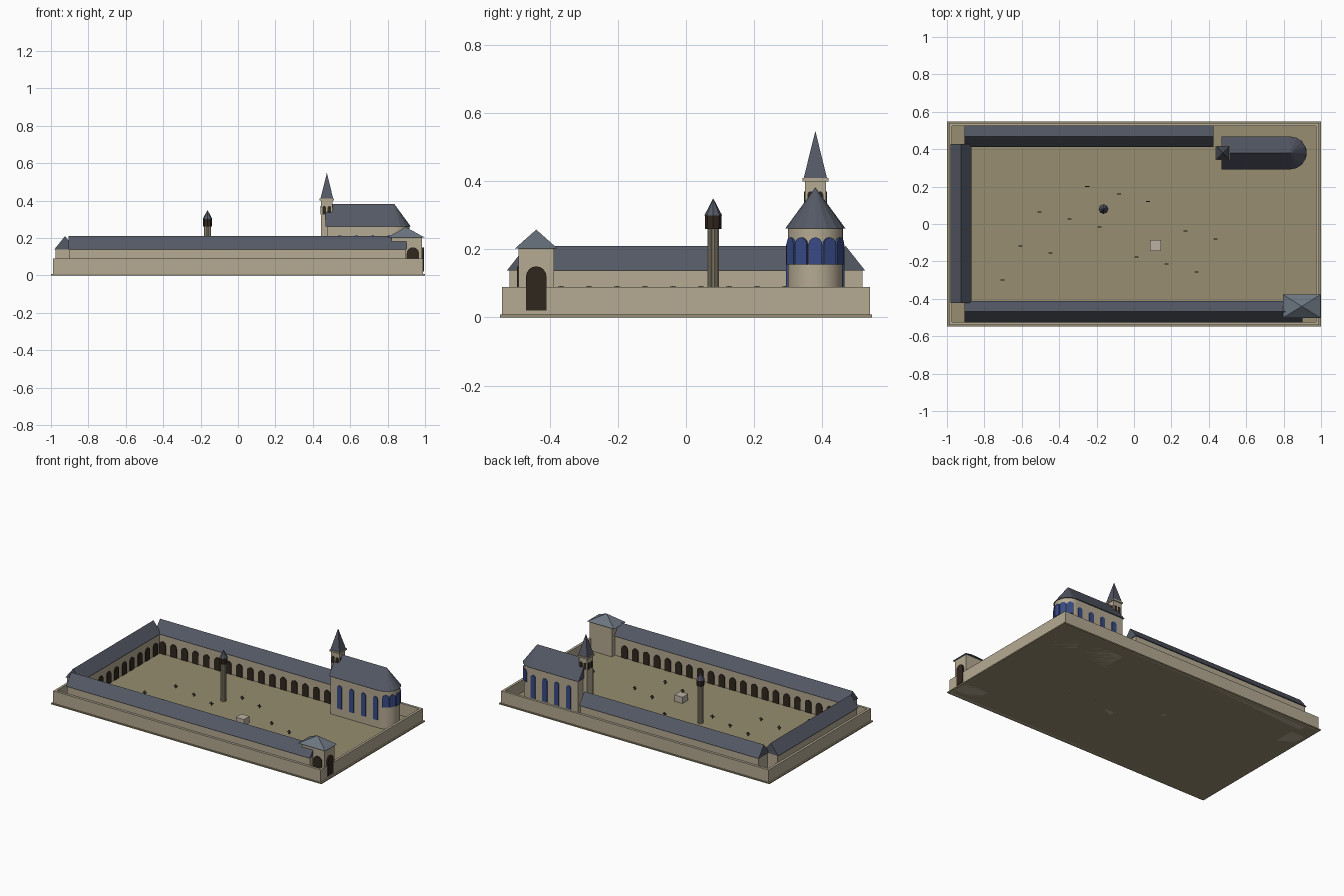
import bpy, bmesh
from math import pi, sin, cos, sqrt, radians
from mathutils import Matrix, Vector

if "Cube" in bpy.data.objects:
    bpy.data.objects.remove(bpy.data.objects["Cube"])


def material(name, rgb):
    m = bpy.data.materials.new(name)
    m.diffuse_color = (*rgb, 1)
    m.use_nodes = True
    m.node_tree.nodes["Principled BSDF"].inputs["Base Color"].default_value = m.diffuse_color
    return m


STONE = material("stone", (0.46, 0.40, 0.29))
SLATE = material("slate", (0.09, 0.10, 0.13))
LEAD = material("light_slate", (0.15, 0.18, 0.22))
EARTH = material("earth", (0.31, 0.27, 0.16))
DARK = material("dark_opening", (0.03, 0.02, 0.013))
GLASS = material("blue_glass", (0.04, 0.07, 0.24))
PALE = material("pale_stone", (0.50, 0.44, 0.36))
IRON = material("dark_marker", (0.08, 0.065, 0.05))


def place(x, y, z=0, turn=0):
    return Matrix.Translation((x, y, z)) @ Matrix.Rotation(radians(turn), 4, 'Z')


def prism(bm, pts, mat, depth):
    """Extrude an x-z profile along local y, centred."""
    a = [bm.verts.new(mat @ Vector((x, -depth / 2, z))) for x, z in pts]
    b = [bm.verts.new(mat @ Vector((x, depth / 2, z))) for x, z in pts]
    bm.faces.new(a)
    bm.faces.new(b[::-1])
    n = len(pts)
    for i in range(n):
        j = (i + 1) % n
        bm.faces.new((a[j], a[i], b[i], b[j]))


def box(bm, x0, x1, y0, y1, z0, z1):
    prism(bm, [(x0, z0), (x1, z0), (x1, z1), (x0, z1)],
          place(0, (y0 + y1) / 2), y1 - y0)


def arch(bm, x, y, turn, w, z0, z1, depth=0.01):
    r = w / 2
    pts = [(-r, z0), (r, z0)]
    pts += [(r * cos(pi * i / 8), z1 - r + r * sin(pi * i / 8)) for i in range(9)]
    prism(bm, pts, place(x, y, 0, turn), depth)


def cone(bm, x, y, z0, z1, r1, r2, seg, mat=Matrix()):
    bmesh.ops.create_cone(bm, cap_ends=True, segments=seg, radius1=r1, radius2=r2, depth=z1 - z0,
                          matrix=Matrix.Translation((x, y, (z0 + z1) / 2)) @ mat)


def pyramid(bm, x, y, z0, z1, hx, hy):
    cone(bm, x, y, z0, z1, sqrt(2), 0, 4,
         Matrix.Diagonal((hx, hy, 1, 1)) @ Matrix.Rotation(pi / 4, 4, 'Z'))


def make(name, mat, build, smooth=False):
    bm = bmesh.new()
    build(bm)
    bmesh.ops.recalc_face_normals(bm, faces=bm.faces)
    me = bpy.data.meshes.new(name)
    bm.to_mesh(me)
    bm.free()
    me.materials.append(mat)
    ob = bpy.data.objects.new(name, me)
    bpy.context.collection.objects.link(ob)
    if smooth:
        bpy.context.view_layer.objects.active = ob
        ob.select_set(True)
        bpy.ops.object.shade_smooth_by_angle(angle=radians(35))
        ob.select_set(False)


# Ground and enclosing wall
make("ground", EARTH, lambda bm: box(bm, -1, 1, -0.547, 0.547, 0, 0.008))


def enclosure(bm):
    for s in (-1, 1):
        prism(bm, [(-0.99, 0), (0.99, 0), (0.99, 0.09), (-0.99, 0.09)], place(0, s * 0.532), 0.016)
        prism(bm, [(-0.524, 0), (0.524, 0), (0.524, 0.09), (-0.524, 0.09)],
              place(s * 0.982, 0, 0, 90), 0.016)


make("enclosure_wall", STONE, enclosure)


# Three cloister ranges: centre, turn, length, arch count, arch margin
def gallery(name, x, y, turn, length, count, side, first, last):
    m = place(x, y, 0, turn)
    L = length / 2
    make(name + "_walls", STONE, lambda bm: prism(
        bm, [(-0.05, 0), (0.05, 0), (0.05, 0.14), (-0.05, 0.14)], m, length - 0.01))
    make(name + "_roof", SLATE, lambda bm: prism(
        bm, [(-0.057, 0.138), (0.057, 0.138), (0, 0.21)], m, length))

    def arches(bm):
        for i in range(count):
            t = first + (last - first) * i / (count - 1)
            p = m @ Vector((side * 0.05, t, 0))
            arch(bm, p.x, p.y, turn + 90, 0.046, 0.008, 0.092)
    make(name + "_arches", DARK, arches)


gallery("front_range", -0.003, -0.469, -90, 1.806, 21, -1, -0.85, 0.75)
gallery("back_range", -0.241, 0.469, -90, 1.33, 16, 1, -0.61, 0.61)
gallery("left_range", -0.925, 0.003, 0, 0.85, 10, 1, -0.37, 0.37)

# Gatehouse
make("gatehouse_walls", STONE, lambda bm: box(bm, 0.82, 0.985, -0.492, -0.388, 0, 0.205))
make("gatehouse_roof", LEAD, lambda bm: pyramid(bm, 0.897, -0.44, 0.203, 0.258, 0.1, 0.062))


def gates(bm):
    arch(bm, 0.988, -0.44, 90, 0.06, 0.02, 0.15, 0.012)
    arch(bm, 0.935, -0.492, 0, 0.066, 0.02, 0.15)


make("gatehouse_doors", DARK, gates)

# Church nave and rounded apse
CY, AX = 0.38, 0.835
make("nave_walls", STONE, lambda bm: box(bm, 0.475, AX, CY - 0.081, CY + 0.081, 0, 0.265))
make("nave_roof", SLATE, lambda bm: prism(
    bm, [(-0.088, 0.262), (0.088, 0.262), (0, 0.382)], place((0.468 + AX) / 2, CY, 0, 90), AX - 0.468))
make("apse_wall", STONE, lambda bm: cone(bm, AX, CY, 0, 0.265, 0.081, 0.081, 32), True)
make("apse_roof", SLATE, lambda bm: cone(bm, AX, CY, 0.262, 0.382, 0.088, 0, 16))


def church_windows(bm):
    for s in (-1, 1):
        for i in range(4):
            arch(bm, 0.545 + 0.088 * i, CY + s * 0.081, 0, 0.034, 0.06, 0.215)
    for a in (-60, -30, 0, 30, 60):
        t = radians(a)
        arch(bm, AX + 0.081 * cos(t), CY + 0.081 * sin(t), a + 90, 0.04, 0.155, 0.235)


make("church_windows", GLASS, church_windows)

# Bell tower with spire
TX = 0.475
make("bell_tower", STONE, lambda bm: box(bm, TX - 0.031, TX + 0.031, CY - 0.031, CY + 0.031, 0, 0.402))
make("bell_tower_cornice", STONE, lambda bm: box(bm, TX - 0.038, TX + 0.038, CY - 0.038, CY + 0.038, 0.4, 0.41))
make("bell_tower_spire", SLATE, lambda bm: pyramid(bm, TX, CY, 0.41, 0.548, 0.034, 0.034))


def belfry(bm):
    for turn in range(0, 360, 90):
        for s in (-1, 1):
            p = place(TX, CY, 0, turn) @ Vector((s * 0.014, -0.031, 0))
            arch(bm, p.x, p.y, turn, 0.019, 0.325, 0.37, 0.006)


make("belfry_openings", DARK, belfry)

# Lantern column: clustered shaft, dark lantern, pointed cap
LX, LY = -0.163, 0.08


def shaft(bm):
    cone(bm, LX, LY, 0, 0.262, 0.013, 0.013, 12)
    for i in range(8):
        t = i * pi / 4
        cone(bm, LX + 0.013 * cos(t), LY + 0.013 * sin(t), 0, 0.262, 0.0045, 0.0045, 8)


make("lantern_shaft", STONE, shaft, True)
make("lantern_head", DARK, lambda bm: cone(bm, LX, LY, 0.26, 0.303, 0.024, 0.024, 8))
make("lantern_cap", SLATE, lambda bm: cone(bm, LX, LY, 0.3, 0.35, 0.026, 0, 8))

# Stone block in the courtyard
make("stone_block", PALE, lambda bm: box(bm, 0.085, 0.145, -0.145, -0.085, 0, 0.05))

# Small grave crosses
SPOTS = [(-0.25, 0.2), (-0.08, 0.16), (0.075, 0.12), (-0.505, 0.064), (-0.345, 0.027),
         (-0.185, -0.016), (0.275, -0.037), (0.436, -0.08), (-0.607, -0.118), (-0.447, -0.155),
         (0.013, -0.176), (0.174, -0.214), (0.334, -0.257), (-0.703, -0.3)]


def crosses(bm):
    for x, y in SPOTS:
        box(bm, x - 0.003, x + 0.003, y - 0.003, y + 0.003, 0, 0.032)
        box(bm, x - 0.011, x + 0.011, y - 0.003, y + 0.003, 0.019, 0.025)


make("grave_crosses", IRON, crosses)
